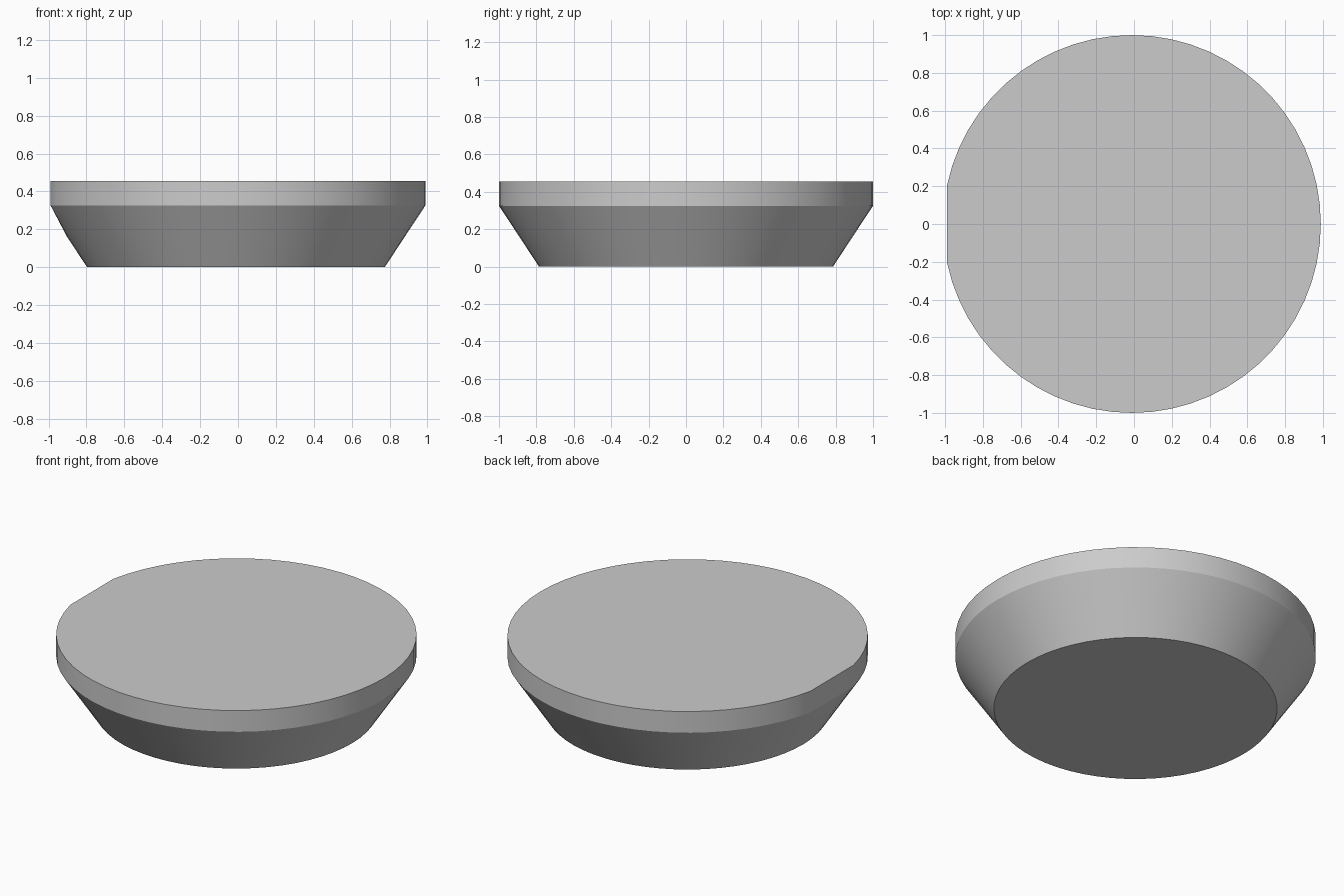
import bpy, bmesh, math

cube = bpy.data.objects.get("Cube")
if cube:
    bpy.data.objects.remove(cube, do_unlink=True)

SEGMENTS = 60
CENTRE_X = -0.011
FLAT_X = -math.cos(math.radians(12))   # flat notch on the rim
PROFILE = [(0.786, 0.0), (0.893, 0.163), (1.0, 0.325), (1.0, 0.455)]  # radius, height

# Single flat grey material
grey = bpy.data.materials.new("plain_grey")
grey.use_nodes = True
colour = (0.6, 0.6, 0.6, 1.0)
grey.diffuse_color = colour
grey.node_tree.nodes["Principled BSDF"].inputs["Base Color"].default_value = colour

# Tapered dish: one ring of vertices per profile point, flattened on one side
bm = bmesh.new()
rings = []
for radius, z in PROFILE:
    ring = []
    for i in range(SEGMENTS):
        a = math.tau * i / SEGMENTS
        x = max(radius * math.cos(a), FLAT_X)
        ring.append(bm.verts.new((x + CENTRE_X, radius * math.sin(a), z)))
    rings.append(ring)

# Side walls
for low, high in zip(rings, rings[1:]):
    for i in range(SEGMENTS):
        j = (i + 1) % SEGMENTS
        bm.faces.new((low[i], low[j], high[j], high[i]))

# Bottom and top caps
bm.faces.new(list(reversed(rings[0])))
bm.faces.new(rings[-1])
bmesh.ops.recalc_face_normals(bm, faces=bm.faces)

mesh = bpy.data.meshes.new("tapered_disc")
bm.to_mesh(mesh)
bm.free()
mesh.materials.append(grey)
disc = bpy.data.objects.new("tapered_disc", mesh)
bpy.context.collection.objects.link(disc)

# Smooth walls, crisp rim edges
bpy.ops.object.select_all(action='DESELECT')
disc.select_set(True)
bpy.context.view_layer.objects.active = disc
bpy.ops.object.shade_smooth_by_angle(angle=math.radians(25))
